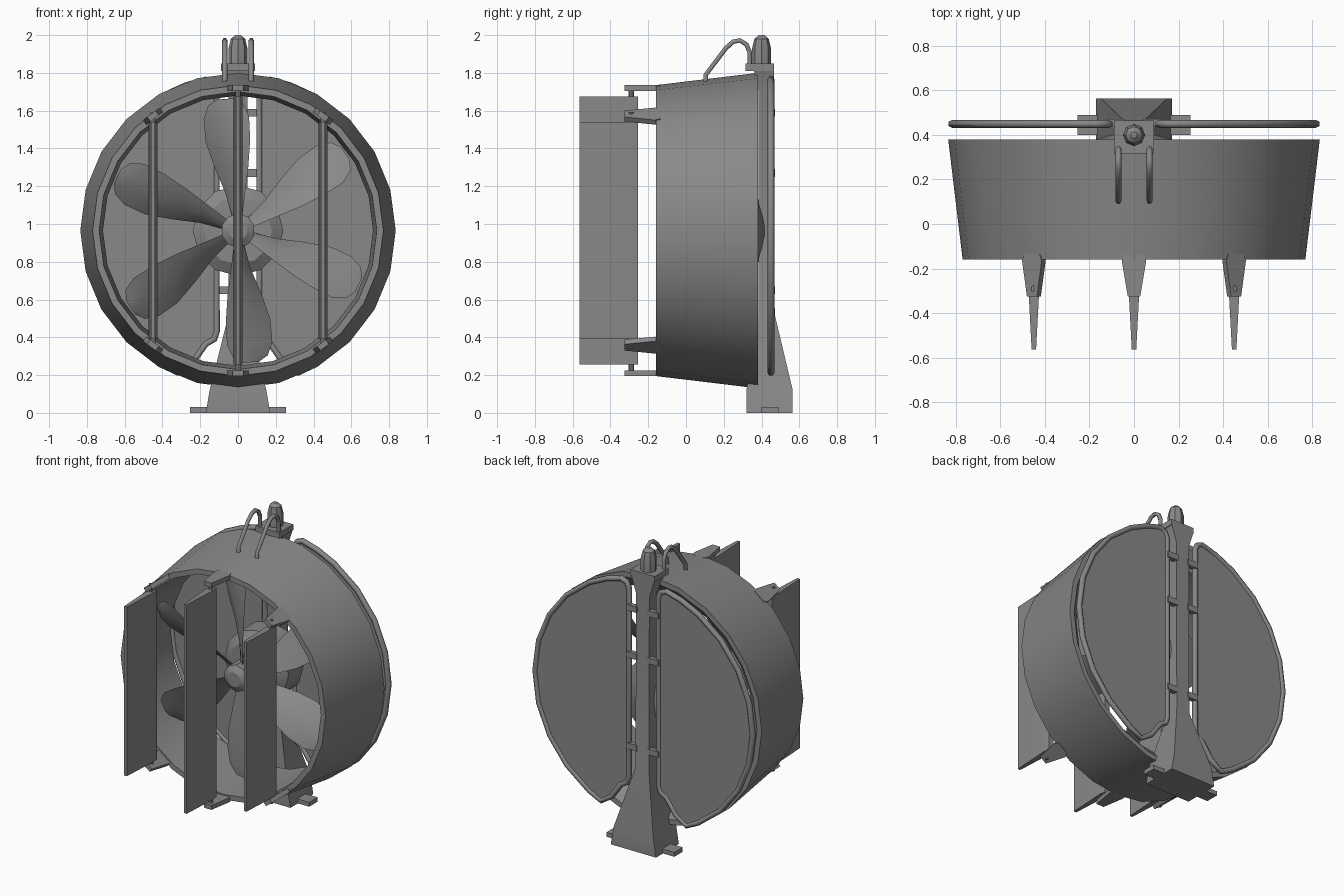
import bpy, bmesh, math
from mathutils import Vector, Matrix

if "Cube" in bpy.data.objects:
    bpy.data.objects.remove(bpy.data.objects["Cube"])

CZ = 0.965  # height of the fan axis

grey = bpy.data.materials.new("painted_grey_metal")
grey.use_nodes = True
grey.diffuse_color = (0.25, 0.25, 0.25, 1)
grey.node_tree.nodes["Principled BSDF"].inputs["Base Color"].default_value = (0.25, 0.25, 0.25, 1)


def finish(name, bm):
    """Turn a bmesh into a named, smooth-by-angle object."""
    bmesh.ops.recalc_face_normals(bm, faces=bm.faces)
    me = bpy.data.meshes.new(name)
    bm.to_mesh(me)
    bm.free()
    me.materials.append(grey)
    ob = bpy.data.objects.new(name, me)
    bpy.context.collection.objects.link(ob)
    bpy.ops.object.select_all(action='DESELECT')
    ob.select_set(True)
    bpy.context.view_layer.objects.active = ob
    bpy.ops.object.shade_smooth_by_angle(angle=math.radians(32))
    return ob


def loft(name, rings, cap=True):
    """Skin a list of equal-length point rings."""
    bm = bmesh.new()
    rows = [[bm.verts.new(p) for p in ring] for ring in rings]
    n = len(rows[0])
    for a, b in zip(rows, rows[1:]):
        for i in range(n):
            j = (i + 1) % n
            bm.faces.new((a[i], a[j], b[j], b[i]))
    if cap:
        bm.faces.new(rows[0])
        bm.faces.new(rows[-1])
    else:  # closed loop of rings
        for i in range(n):
            j = (i + 1) % n
            bm.faces.new((rows[-1][i], rows[-1][j], rows[0][j], rows[0][i]))
    return finish(name, bm)


def circle(r, n, place):
    return [place(r * math.sin(math.tau * i / n), r * math.cos(math.tau * i / n)) for i in range(n)]


def lathe_y(name, profile, n, cap=True):
    """Revolve (radius, y) pairs round the fan axis."""
    return loft(name, [circle(r, n, lambda a, b: (a, y, CZ + b)) for r, y in profile], cap)


def lathe_z(name, profile, n, x, y):
    return loft(name, [circle(r, n, lambda a, b: (x + a, y + b, z)) for r, z in profile])


def box(name, x0, x1, y0, y1, z0, z1):
    return loft(name, [[(x0, y0, z), (x1, y0, z), (x1, y1, z), (x0, y1, z)] for z in (z0, z1)])


def tube(name, points, radius, closed=False):
    cu = bpy.data.curves.new(name, 'CURVE')
    cu.dimensions = '3D'
    cu.bevel_depth = radius
    cu.bevel_resolution = 1
    cu.use_fill_caps = True
    sp = cu.splines.new('POLY')
    sp.points.add(len(points) - 1)
    for q, p in zip(sp.points, points):
        q.co = (*p, 1)
    sp.use_cyclic_u = closed
    cu.materials.append(grey)
    ob = bpy.data.objects.new(name, cu)
    bpy.context.collection.objects.link(ob)


# Duct shell, motor and propeller hub
lathe_y("duct", [(0.77, -0.16), (0.835, 0.38), (0.80, 0.38), (0.715, 0.30), (0.735, -0.16)], 24, cap=False)
lathe_y("motor", [(0.18, 0.16), (0.24, 0.2), (0.24, 0.36), (0.04, 0.42)], 12)
lathe_y("hub", [(0.05, -0.045), (0.09, -0.02), (0.09, 0.2)], 10)

# Twisted blades: radius, chord, pitch in degrees, sweep
SECTIONS = [(0.05, 0.09, 60, 0), (0.2, 0.16, 50, 0), (0.34, 0.24, 42, 0.01), (0.48, 0.285, 34, 0.02),
            (0.6, 0.27, 27, 0.02), (0.67, 0.2, 24, 0.02), (0.7, 0.09, 23, 0.02)]
for k in range(6):
    turn = Matrix.Translation((0, 0, CZ)) @ Matrix.Rotation(math.radians(60 * k - 4), 4, 'Y')
    rings = []
    for r, chord, pitch, sweep in SECTIONS:
        p = math.radians(pitch)
        along = Vector((-math.cos(p), math.sin(p), 0))
        normal = Vector((-math.sin(p), -math.cos(p), 0))
        mid = Vector((-sweep, 0.06, r))
        ring = []
        for u, t in ((-0.5, 0), (-0.2, 0.012), (0.2, 0.012), (0.5, 0), (0.2, -0.004), (-0.2, -0.004)):
            ring.append(turn @ (mid + along * u * chord + normal * t))
        rings.append(ring)
    loft(f"blade_{k + 1}", rings)

# Rudder vanes with pins and duct brackets
for side, x in (("right", -0.45), ("middle", 0), ("left", 0.45)):
    half = 0.71 if x == 0 else 0.575
    outline = [(0.01, -0.565), (0.024, -0.3), (0.018, -0.255)]
    ring = outline + [(-a, y) for a, y in reversed(outline)]
    loft(f"{side}_vane", [[(x + a, y, CZ + s * half) for a, y in ring] for s in (-1, 1)])
    lean = math.asin(x / 0.755)
    for s, end in ((1, "upper"), (-1, "lower")):
        lathe_z(f"{side}_{end}_pin", [(0.014, CZ + s * (half - 0.01)), (0.014, CZ + s * (half + 0.05))], 8, x, -0.29)
        plate = [(0.028, -0.325), (0.055, -0.165), (0.042, -0.135)]
        ring = plate + [(-a, y) for a, y in reversed(plate)]
        spin = Matrix.Rotation(lean, 3, 'Y')
        rows = []
        for r in (0.74, 0.77):
            pts = [spin @ Vector((a, y, r)) for a, y in ring]
            rows.append([(p.x, p.y, CZ + s * p.z) for p in pts])
        loft(f"{side}_{end}_bracket", rows)

# Rear post flaring into the pedestal and top shelf: height, half width, front, back
POST = [(0, 0.17, 0.32, 0.565), (0.12, 0.15, 0.32, 0.565), (0.52, 0.05, 0.385, 0.47),
        (1.7, 0.05, 0.385, 0.465), (1.81, 0.085, 0.36, 0.465)]
loft("post", [[(-w, a, z), (w, a, z), (w, b, z), (-w, b, z)] for z, w, a, b in POST])
box("top_shelf", -0.09, 0.09, 0.315, 0.465, 1.81, 1.85)
box("foot_bar", -0.255, 0.255, 0.4, 0.49, 0, 0.03)

# Beacon lamp
lathe_z("beacon", [(0.05, 1.84), (0.05, 1.93), (0.038, 1.98), (0.015, 2.0)], 8, 0, 0.4)

# Rear half screens with tubular frames, hinges, and lifting handles
arc = [78, 70] + list(range(60, -61, -15)) + [-67]
for s, side in ((1, "left"), (-1, "right")):
    edge = [(0.818 * math.cos(math.radians(a)), 0.818 * math.sin(math.radians(a)) + CZ) for a in arc]
    edge += [(0.24, 0.265), (0.17, 0.365), (0.125, 0.39), (0.112, 0.43), (0.112, 1.71), (0.13, 1.75)]
    tube(f"{side}_screen_frame", [(s * x, 0.45, z) for x, z in edge], 0.018, closed=True)
    loft(f"{side}_screen", [[(s * x, y, z) for x, z in edge] for y in (0.446, 0.454)])
    for i, z in enumerate((1.59, 1.27, 0.65)):
        box(f"{side}_hinge_{i + 1}", *sorted((s * 0.04, s * 0.12)), 0.44, 0.472, z - 0.02, z + 0.02)
    path = [(0.105, 1.73), (0.105, 1.79), (0.21, 1.93), (0.25, 1.965), (0.285, 1.972),
            (0.32, 1.95), (0.337, 1.91), (0.337, 1.83)]
    tube(f"{side}_handle", [(s * 0.07, y, z) for y, z in path], 0.014)
